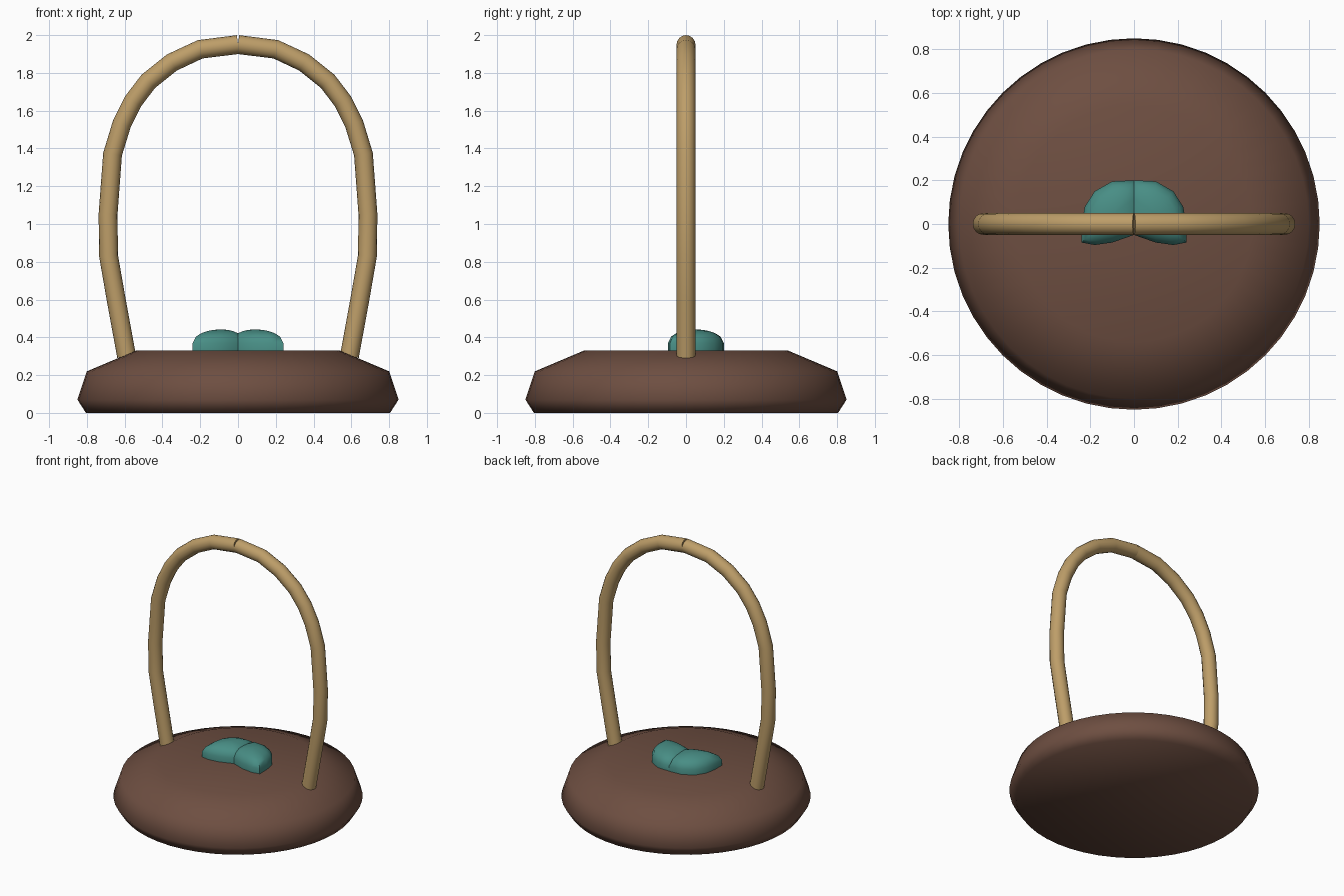
import bpy, bmesh, math
from mathutils import Vector

cube = bpy.data.objects.get("Cube")
if cube:
    bpy.data.objects.remove(cube, do_unlink=True)


def material(name, rgb):
    m = bpy.data.materials.new(name)
    m.use_nodes = True
    m.diffuse_color = (*rgb, 1)
    m.node_tree.nodes["Principled BSDF"].inputs["Base Color"].default_value = (*rgb, 1)
    return m


brown = material("dark brown", (0.155, 0.077, 0.053))
tan = material("straw tan", (0.51, 0.34, 0.14))
teal = material("teal green", (0.065, 0.27, 0.235))


def loft(name, rings, mat, angle):
    """Skin a list of closed rings of equal size and cap both ends."""
    bm = bmesh.new()
    loops = [[bm.verts.new(p) for p in ring] for ring in rings]
    n = len(loops[0])
    for a, b in zip(loops, loops[1:]):
        for i in range(n):
            j = (i + 1) % n
            bm.faces.new((a[i], a[j], b[j], b[i]))
    bm.faces.new(loops[0][::-1])
    bm.faces.new(loops[-1])
    bmesh.ops.recalc_face_normals(bm, faces=bm.faces[:])
    mesh = bpy.data.meshes.new(name)
    bm.to_mesh(mesh)
    bm.free()
    mesh.materials.append(mat)
    obj = bpy.data.objects.new(name, mesh)
    bpy.context.collection.objects.link(obj)
    bpy.ops.object.select_all(action="DESELECT")
    obj.select_set(True)
    bpy.context.view_layer.objects.active = obj
    bpy.ops.object.shade_smooth_by_angle(angle=math.radians(angle))
    return obj


def circle(n):
    return [(math.cos(math.tau * i / n), math.sin(math.tau * i / n)) for i in range(n)]


# Round base: turned profile of radius and height
profile = [(0.805, 0), (0.85, 0.07), (0.8, 0.22), (0.54, 0.33), (0.02, 0.33)]
loft("base", [[(r * c, r * s, z) for c, s in circle(48)] for r, z in profile], brown, 80)

# Arched handle: two mirrored tubes meeting at the top
path = [(0.59, 0.3), (0.645, 0.6), (0.685, 0.83), (0.688, 1.05), (0.664, 1.37),
        (0.615, 1.53), (0.555, 1.65), (0.475, 1.755), (0.35, 1.855), (0.2, 1.925), (0, 1.95)]


def tube_rings(side, radius):
    pts = [Vector((side * x, 0, z)) for x, z in path]
    rings = []
    for i, p in enumerate(pts):
        a, b = pts[max(i - 1, 0)], pts[min(i + 1, len(pts) - 1)]
        t = (b - a).normalized()
        normal = Vector((t.z, 0, -t.x))
        rings.append([p + radius * (c * normal + s * Vector((0, 1, 0))) for c, s in circle(16)])
    return rings


# Leaves: low domed pads with an upright rim, crossing at the middle
outline = [(-0.04, 0.06), (-0.04, 0.0), (0, -0.05), (0.1, -0.085), (0.18, -0.096), (0.24, -0.085),
           (0.24, 0.0), (0.225, 0.08), (0.18, 0.15), (0.1, 0.195), (0, 0.2), (-0.03, 0.14)]


def leaf_rings(side):
    cx, cy = 0.09, 0.05
    rings = [[(side * x, y, 0.325) for x, y in outline]]
    for k in (1, 0.88, 0.7, 0.5, 0.3, 0.1):
        z = 0.37 + 0.072 * math.sqrt(1 - k * k)
        rings.append([(side * (cx + k * (x - cx)), cy + k * (y - cy), z) for x, y in outline])
    return rings


for label, side in (("left", 1), ("right", -1)):
    loft(label + "_handle", tube_rings(side, 0.05), tan, 50)
    loft(label + "_leaf", leaf_rings(side), teal, 60)
